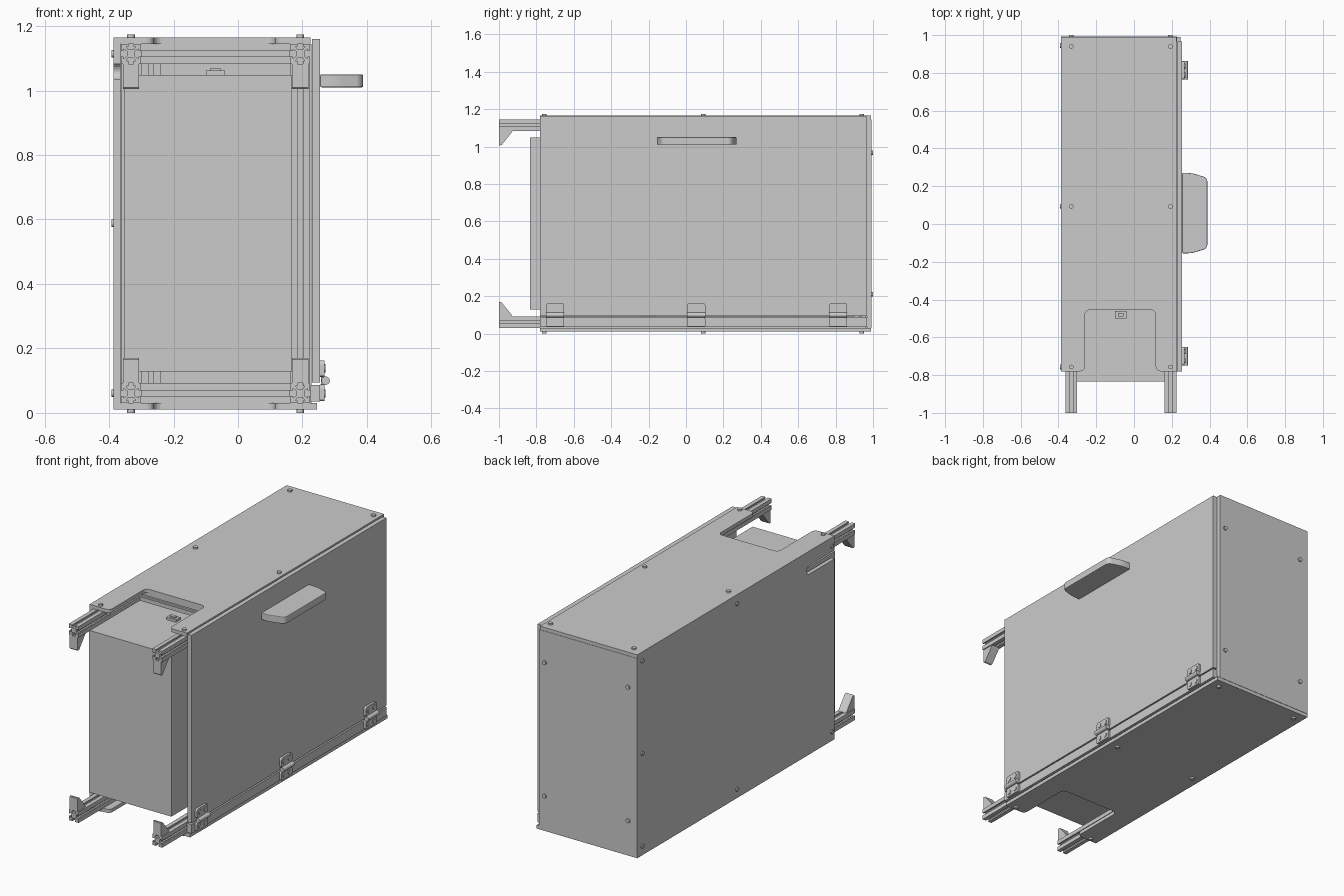
import bpy, bmesh, math
from mathutils import Vector

if "Cube" in bpy.data.objects:
    bpy.data.objects.remove(bpy.data.objects["Cube"])


def prism(name, pts, axis, lo, hi):
    """Extrude a 2D outline along an axis: x uses (y,z), y uses (x,z), z uses (x,y)."""
    def place(p, t):
        return {'x': (t, p[0], p[1]), 'y': (p[0], t, p[1]), 'z': (p[0], p[1], t)}[axis]
    bm = bmesh.new()
    a = [bm.verts.new(place(p, lo)) for p in pts]
    b = [bm.verts.new(place(p, hi)) for p in pts]
    n = len(pts)
    bm.faces.new(a)
    bm.faces.new(b[::-1])
    for i in range(n):
        bm.faces.new((a[i], b[i], b[(i + 1) % n], a[(i + 1) % n]))
    bmesh.ops.recalc_face_normals(bm, faces=bm.faces)
    me = bpy.data.meshes.new(name)
    bm.to_mesh(me)
    bm.free()
    ob = bpy.data.objects.new(name, me)
    bpy.context.collection.objects.link(ob)
    return ob


def box(name, x, y, z):
    return prism(name, [(x[0], y[0]), (x[1], y[0]), (x[1], y[1]), (x[0], y[1])], 'z', *z)


def rounded(pts, steps=5):
    """Round the corners of an outline; each point is (u, v, radius)."""
    out = []
    for i, (u, v, r) in enumerate(pts):
        p = Vector((u, v))
        if r == 0:
            out.append((u, v))
            continue
        q0 = Vector(pts[i - 1][:2])
        q1 = Vector(pts[(i + 1) % len(pts)][:2])
        a = p + (q0 - p).normalized() * r
        b = p + (q1 - p).normalized() * r
        for k in range(steps + 1):
            t = k / steps
            # ease between the tangent points, close to a circular arc
            w = 0.7071 * 2 * t * (1 - t)
            s = (1 - t) ** 2 + w + t * t
            out.append(tuple((a * (1 - t) ** 2 + p * w + b * t * t) / s))
    return out


def cyl(name, c, r, axis, lo, hi, n=20):
    pts = [(c[0] + r * math.cos(2 * math.pi * i / n), c[1] + r * math.sin(2 * math.pi * i / n))
           for i in range(n)]
    ob = prism(name, pts, axis, lo, hi)
    bpy.ops.object.select_all(action='DESELECT')
    bpy.context.view_layer.objects.active = ob
    ob.select_set(True)
    bpy.ops.object.shade_smooth_by_angle()
    return ob


def rail(name, c, axis, lo, hi):
    """Slotted square rail."""
    side = [(-.031, -.031), (-.008, -.031), (-.008, -.023), (-.015, -.023), (-.008, -.013),
            (.008, -.013), (.015, -.023), (.008, -.023), (.008, -.031)]
    pts = []
    for k in range(4):
        co, si = [(1, 0), (0, 1), (-1, 0), (0, -1)][k]
        pts += [(c[0] + u * co - v * si, c[1] + u * si + v * co) for u, v in side]
    return prism(name, pts, axis, lo, hi)


RX, RZ = (-.332, .193), (.061, 1.114)

# Frame: long rails with angled end brackets
for x in RX:
    for z, s in zip(RZ, (1, -1)):
        rail('long_rail', (x, z), 'y', -1.0, .963)
        z0 = z + s * .031
        wedge = [(-1, z0), (-.928, z0), (-.932, z0 + s * .008), (-.985, z0 + s * .074),
                 (-.997, z0 + s * .078), (-1, z0 + s * .074)]
        prism('end_bracket', wedge, 'x', x - .025, x + .025)
    rail('rear_post', (x, .932), 'z', .092, 1.083)

# Frame: cross rails and an inner post
for z in RZ:
    for y in (-.42, .932):
        rail('cross_rail', (y, z), 'x', RX[0] + .031, RX[1] - .031)
rail('inner_post', (-.27, -.2), 'z', .03, 1.144)

# Inner cabinet with a small latch on top
box('inner_box', (-.352, .166), (-.835, -.25), (.128, 1.048))
box('latch_base', (-.1, -.04), (-.5, -.46), (1.048, 1.062))
box('latch_tab', (-.085, -.055), (-.49, -.47), (1.062, 1.07))

# Top and bottom plates with a front cutout
for name, xr, z in (('top_plate', .225, (1.145, 1.165)), ('bottom_plate', .245, (.01, .03))):
    outline = rounded([(-.387, -.78, 0), (-.26, -.78, .025), (-.26, -.455, .025),
                       (.115, -.455, .025), (.115, -.78, .025), (xr, -.78, 0),
                       (xr, .99, 0), (-.387, .99, 0)])
    prism(name, outline, 'z', *z)

# Back panel and left panel with a finger slot at its front edge
box('back_panel', (-.387, .228), (.967, .992), (.03, 1.145))
left = rounded([(-.78, .03, 0), (.967, .03, 0), (.967, 1.145, 0), (-.78, 1.145, 0),
                (-.78, 1.083, 0), (-.53, 1.083, .024), (-.53, 1.034, .024), (-.78, 1.034, 0)])
prism('left_panel', left, 'x', -.387, -.364)

# Right door and the fixed strip beneath it
box('door', (.23, .255), (-.78, .967), (.094, 1.16))
box('door_strip', (.225, .255), (-.78, .967), (.035, .086))

# Bolt heads
for x in RX:
    for y in (-.757, .093, .94):
        cyl('top_bolt', (x, y), .012, 'z', 1.165, 1.174)
        cyl('bottom_bolt', (x, y), .012, 'z', 0, .01)
    for z in (.21, .968):
        cyl('back_bolt', (x, z), .012, 'y', .992, 1.0)
for y, zs in ((-.757, RZ), (.095, RZ), (.945, (RZ[0], .588, RZ[1]))):
    for z in zs:
        cyl('left_bolt', (y, z), .012, 'x', -.393, -.387)

# Hinges: two leaves, screws and a knuckle barrel
for y in (-.7, .055, .813):
    for name, z0, z1 in (('upper', .112, .163), ('lower', .037, .088)):
        leaf = rounded([(y - .049, z0, .008), (y + .049, z0, .008),
                        (y + .049, z1, .014), (y - .049, z1, .014)])
        prism('hinge_leaf_' + name, leaf, 'x', .255, .268)
        for d in (-.024, .024):
            zc = .139 if name == 'upper' else .06
            cyl('hinge_screw', (y + d, zc), .013, 'x', .268, .272)
    box('hinge_web', (.257, .266), (y - .03, y + .03), (.085, .115))
    # barrel runs along y, its outline is in x and z
    cyl('hinge_barrel', (.272, .1), .013, 'y', y - .049, y + .049)

# Door handle
grip = rounded([(.255, .27, 0), (.305, .27, .02), (.388, .245, .02), (.388, -.13, .02),
                (.305, -.155, .02), (.255, -.155, 0)])
handle = prism('door_handle', grip, 'z', 1.01, 1.05)
bev = handle.modifiers.new('soft_edges', 'BEVEL')
bev.width, bev.segments, bev.limit_method, bev.angle_limit = .004, 2, 'ANGLE', math.radians(60)
